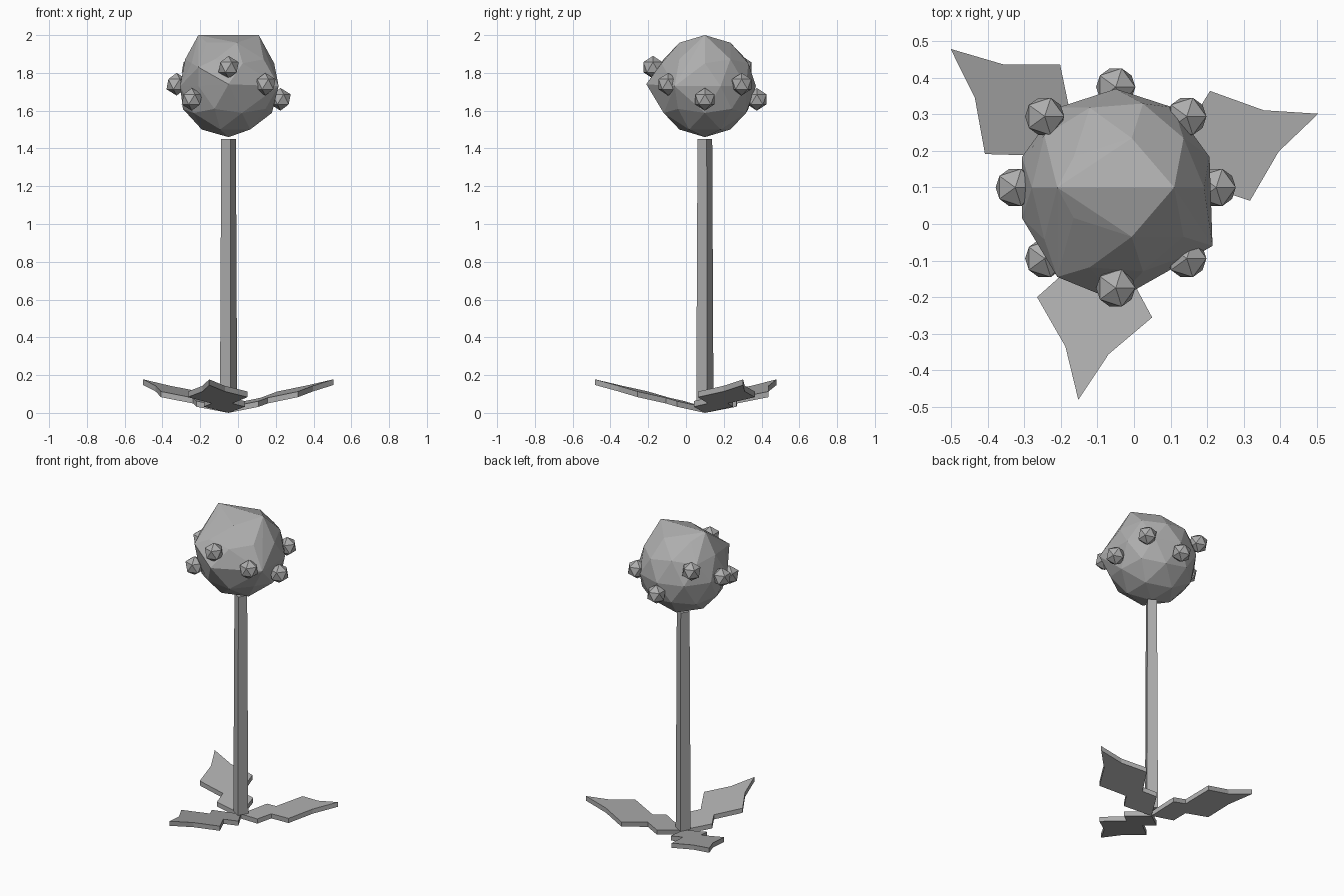
import bpy, bmesh
from math import sin, cos, radians
from mathutils import Vector, Matrix

cube = bpy.data.objects.get("Cube")
if cube:
    bpy.data.objects.remove(cube, do_unlink=True)

AXIS = Vector((-0.05, 0.10, 0))
HEAD = AXIS + Vector((0, 0, 1.73))

grey = bpy.data.materials.new("stone grey")
grey.use_nodes = True
grey.diffuse_color = (0.42, 0.42, 0.42, 1)
grey.node_tree.nodes["Principled BSDF"].inputs["Base Color"].default_value = (0.42, 0.42, 0.42, 1)


def finish(bm, name, location):
    """Turn a bmesh into a flat shaded object."""
    bmesh.ops.recalc_face_normals(bm, faces=bm.faces)
    mesh = bpy.data.meshes.new(name)
    bm.to_mesh(mesh)
    bm.free()
    mesh.materials.append(grey)
    obj = bpy.data.objects.new(name, mesh)
    obj.location = location
    bpy.context.collection.objects.link(obj)
    return obj


# Head: faceted ball with a chipped, raised cap over the top and front
bm = bmesh.new()
bmesh.ops.create_icosphere(bm, subdivisions=2, radius=0.27)
bmesh.ops.delete(bm, geom=list(bm.faces), context='FACES_KEEP_BOUNDARY')
bm.free()
bm = bmesh.new()
bmesh.ops.create_icosphere(bm, subdivisions=2, radius=0.27)
points = [v.co.copy() for v in bm.verts]
bm.free()
points += [Vector(p) for p in ((-0.16, 0, 0.27), (0.16, 0, 0.27), (0.265, -0.16, 0),
                               (0, -0.31, 0.01), (-0.16, -0.245, 0.1))]
bm = bmesh.new()
for p in points:
    bm.verts.new(p)
hull = bmesh.ops.convex_hull(bm, input=list(bm.verts))
loose = [v for v in bm.verts if not v.link_faces]
bmesh.ops.delete(bm, geom=loose, context='VERTS')
finish(bm, "head", HEAD)

# Knobs: a ring of eight small studs at three heights
heights = (1.66, 1.74, 1.66, 1.83, 1.74, 1.66, 1.83, 1.74)
for i, z in enumerate(heights):
    a = radians(45 * i)
    bm = bmesh.new()
    bmesh.ops.create_icosphere(bm, subdivisions=1, radius=0.06)
    finish(bm, f"knob_{i + 1}", AXIS + Vector((0.275 * cos(a), 0.275 * sin(a), z)))

# Stem: slightly tapered square post
bm = bmesh.new()
bmesh.ops.create_cone(bm, cap_ends=True, segments=4, radius1=0.047, radius2=0.04, depth=1.41,
                      matrix=Matrix.Rotation(radians(14), 4, 'Z'))
finish(bm, "stem", AXIS + Vector((0, 0, 0.745)))

# Leaves: three jagged, rising plates around the foot
half = [(0.13, 0.11), (0.20, 0.055), (0.333, 0.16), (0.453, 0.06)]
outline = [(0, 0)] + [(u, -v) for u, v in half] + [(0.59, 0)] + half[::-1]
for i, angle in enumerate((20, 140, 260)):
    bm = bmesh.new()
    rings = [[bm.verts.new((u, v, z + 0.25 * u)) for u, v in outline] for z in (0, 0.03)]
    bm.faces.new(rings[0][::-1])
    bm.faces.new(rings[1])
    for k in range(len(outline)):
        n = (k + 1) % len(outline)
        bm.faces.new((rings[0][k], rings[0][n], rings[1][n], rings[1][k]))
    leaf = finish(bm, f"leaf_{i + 1}", AXIS)
    leaf.rotation_euler.z = radians(angle)
